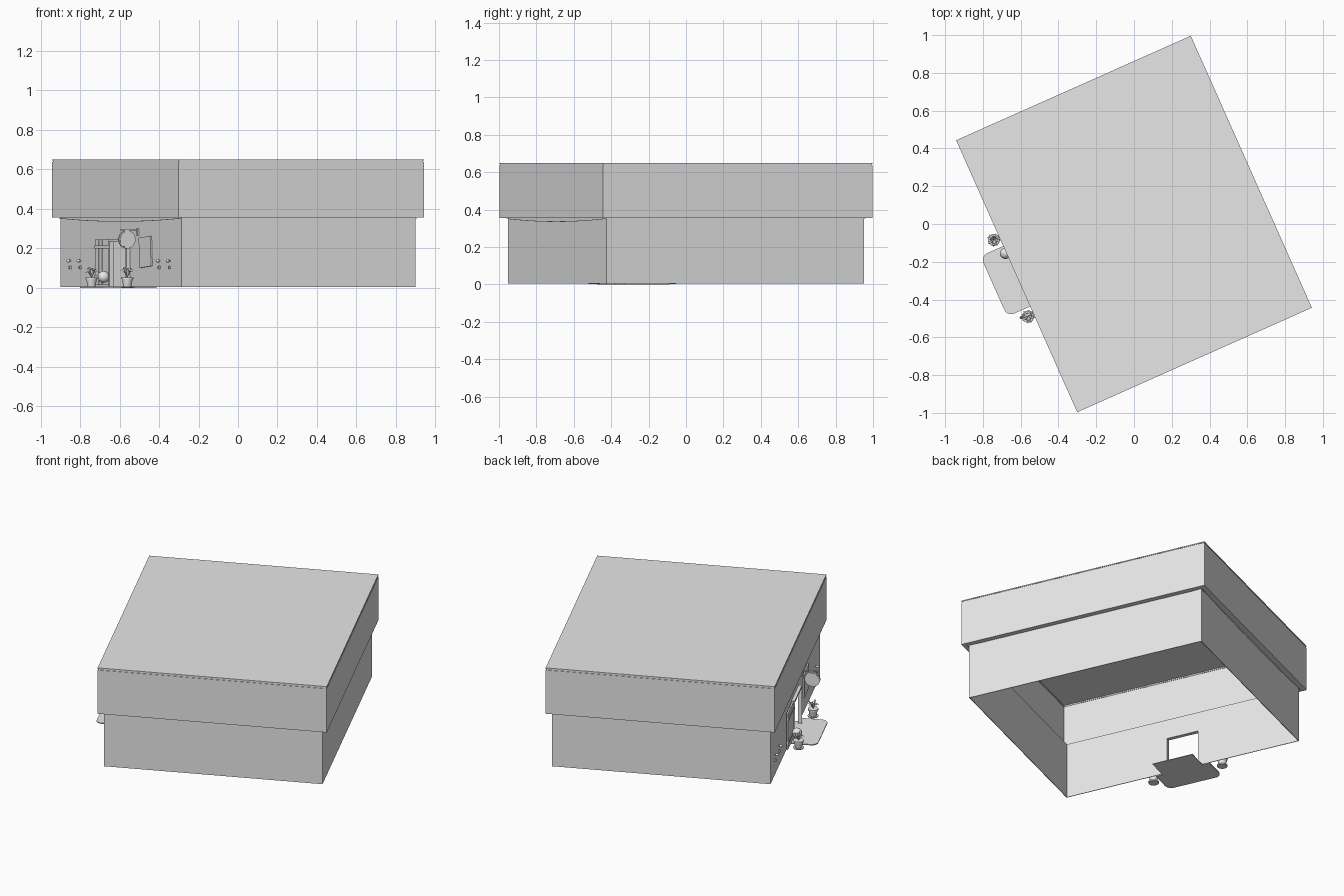
import bpy, bmesh, math, random
from mathutils import Matrix, Vector

random.seed(4)
cube = bpy.data.objects.get("Cube")
if cube:
    bpy.data.objects.remove(cube, do_unlink=True)

grey = bpy.data.materials.new("light_grey")
grey.use_nodes = True
grey.diffuse_color = (0.8, 0.8, 0.8, 1)
grey.node_tree.nodes["Principled BSDF"].inputs["Base Color"].default_value = (0.8, 0.8, 0.8, 1)

TURN = Matrix.Rotation(math.radians(24), 4, 'Z')   # whole building is turned
A, B = 0.68, 0.788        # half size of the upper storey
a, b = 0.648, 0.753       # half size of the lower walls
T = 0.004                 # sheet thickness
EAVE, TOP = 0.355, 0.65


def finish(name, bm, smooth=False):
    bmesh.ops.recalc_face_normals(bm, faces=bm.faces)
    bm.transform(TURN)
    mesh = bpy.data.meshes.new(name)
    bm.to_mesh(mesh)
    bm.free()
    mesh.materials.append(grey)
    obj = bpy.data.objects.new(name, mesh)
    bpy.context.collection.objects.link(obj)
    if smooth:
        for p in mesh.polygons:
            p.use_smooth = True
    return obj


def add_box(bm, x0, x1, y0, y1, z0, z1, tilt=0):
    mid = Vector((x0 + x1, y0 + y1, z0 + z1)) / 2
    m = (Matrix.Translation(mid) @ Matrix.Rotation(tilt, 4, 'X')
         @ Matrix.Diagonal((x1 - x0, y1 - y0, z1 - z0, 1)))
    bmesh.ops.create_cube(bm, size=1, matrix=m)


def boxes(name, *dims):
    bm = bmesh.new()
    for d in dims:
        add_box(bm, *d)
    return finish(name, bm)


def ring(name, x, y, t, z0, z1, skip_front=False):
    """Rectangular band of four sheets, outer half sizes x and y."""
    sides = [(x - t, x, -y, y, z0, z1),
             (-x, x, y - t, y, z0, z1), (-x, x, -y, -y + t, z0, z1)]
    if not skip_front:
        sides.append((-x, -x + t, -y, y, z0, z1))
    return boxes(name, *sides)


def cone(name, x, y, z, r1, r2, h, axis='Z', n=20):
    bm = bmesh.new()
    m = Matrix.Translation((x, y, z))
    if axis != 'Z':
        m = m @ Matrix.Rotation(math.pi / 2, 4, axis)
    bmesh.ops.create_cone(bm, cap_ends=True, segments=n, radius1=r1, radius2=r2, depth=h, matrix=m)
    return finish(name, bm)


def ball(name, x, y, z, r):
    bm = bmesh.new()
    bmesh.ops.create_uvsphere(bm, u_segments=16, v_segments=10, radius=r,
                              matrix=Matrix.Translation((x, y, z)))
    return finish(name, bm, True)


# Lower walls, with the doorway in one long side
DOOR, HEAD = 0.1, 0.235
ring("lower_walls", a, b, T, 0.004, EAVE + 0.005, skip_front=True)
boxes("door_wall",
      (-a, -a + T, -b, -DOOR, 0.004, EAVE + 0.005),
      (-a, -a + T, DOOR, b, 0.004, EAVE + 0.005),
      (-a, -a + T, -DOOR, DOOR, HEAD, EAVE + 0.005))

# Overhanging upper storey and roof
ring("upper_walls", A, B, T, EAVE, TOP - 0.014)
ring("eave_soffit", A - T, B - T, A - a, EAVE, EAVE + T)
boxes("roof_slab", (-A, A, -B, B, TOP - 0.006, TOP))
ring("roof_trim", A - 0.003, B - 0.003, T, TOP - 0.014, TOP - 0.006)


# Thin cables sagging under the eaves
def cable(name, start, end):
    bm = bmesh.new()
    s, e = Vector(start), Vector(end)
    last = None
    for i in range(13):
        t = i / 12
        p = s.lerp(e, t)
        p.z -= 0.016 * 4 * t * (1 - t)
        section = [bm.verts.new(p + Vector((0, 0, dz))) for dz in (-0.0015, 0.0015)]
        if last:
            bm.faces.new((last[0], section[0], section[1], last[1]))
        last = section
    finish(name, bm)


cx, cy, cz = a + 0.006, b + 0.006, EAVE - 0.003
corners = [(-cx, -cy, cz), (cx, -cy, cz), (cx, cy, cz), (-cx, cy, cz)]
for i in range(4):
    cable("eave_cable_%d" % i, corners[i], corners[(i + 1) % 4])

# Doorstep with rounded outer corners, and the threshold inside
bm = bmesh.new()
R, out, half = 0.04, -0.812, 0.175
outline = [(-a, half)]
for side in (1, -1):
    for i in range(7):
        t = i / 6 if side == 1 else 1 - i / 6
        t *= math.pi / 2
        outline.append((out + R - R * math.sin(t), side * (half - R + R * math.cos(t))))
outline.append((-a, -half))
face = bm.faces.new([bm.verts.new((x, y, 0)) for x, y in outline])
up = bmesh.ops.extrude_face_region(bm, geom=[face])
bmesh.ops.translate(bm, vec=(0, 0, 0.006),
                    verts=[v for v in up["geom"] if isinstance(v, bmesh.types.BMVert)])
finish("doorstep", bm)
boxes("threshold", (-a, -0.51, -0.13, 0.13, 0, 0.004))

# Door frame and the open plank door folded on the wall
boxes("door_frame",
      (-a - 0.02, -a, DOOR, DOOR + 0.012, 0.006, HEAD + 0.012),
      (-a - 0.02, -a, -DOOR - 0.012, -DOOR, 0.006, HEAD + 0.012),
      (-a - 0.02, -a, -DOOR, DOOR, HEAD, HEAD + 0.012))
planks = []
for i in range(4):
    y = 0.115 + i * 0.045
    planks.append((-a - 0.014, -a - 0.004, y, y + 0.042, 0.015, 0.245))
boxes("open_door", *planks,
      (-a - 0.018, -a - 0.004, 0.115, 0.292, 0.05, 0.065),
      (-a - 0.018, -a - 0.004, 0.115, 0.292, 0.2, 0.215))
ball("round_stone", -0.685, 0.135, 0.055, 0.03)

# Round hanging sign on a bracket
cone("sign_disc", -0.71, -0.21, 0.245, 0.046, 0.046, 0.01, 'X', 28)
cone("sign_rim", -0.71, -0.21, 0.245, 0.04, 0.04, 0.014, 'X', 28)
boxes("sign_bracket",
      (-0.745, -a, -0.213, -0.207, 0.291, 0.297),
      (-a - 0.006, -a, -0.22, -0.2, 0.265, 0.3))

# Tilted notice board
bm = bmesh.new()
add_box(bm, -a - 0.008, -a, -0.385, -0.24, 0.105, 0.258, math.radians(-4))
finish("notice_board", bm)


# Potted plants on both sides of the doorway
def plant(name, x, y):
    cone(name + "_pot", x, y, 0.027, 0.02, 0.028, 0.042)
    cone(name + "_pot_rim", x, y, 0.048, 0.031, 0.031, 0.008)
    cone(name + "_saucer", x, y, 0.004, 0.03, 0.032, 0.006)
    bm = bmesh.new()
    base = Vector((x, y, 0.05))
    for i in range(9):
        ang = i * 2.4
        d = Vector((math.cos(ang), math.sin(ang), 0))
        w = Vector((-d.y, d.x, 0)) * 0.008
        h = random.uniform(0.03, 0.055)
        mid = base + d * 0.018 + Vector((0, 0, h))
        tip = base + d * 0.038 + Vector((0, 0, h * 0.8))
        root, l, r, t = [bm.verts.new(p) for p in (base, mid + w, mid - w, tip)]
        bm.faces.new((root, l, r))
        bm.faces.new((l, t, r))
    finish(name + "_leaves", bm)


plant("left_plant", -0.712, 0.225)
plant("right_plant", -0.712, -0.22)

# Small wall lamps in pairs on both sides
for i, y in enumerate((0.627, 0.502, -0.484, -0.61)):
    ball("wall_lamp_%d" % i, -a - 0.014, y, 0.137, 0.009)
    boxes("wall_lamp_arm_%d" % i,
          (-a - 0.014, -a, y - 0.003, y + 0.003, 0.134, 0.14),
          (-a - 0.01, -a, y - 0.006, y + 0.006, 0.095, 0.11))
